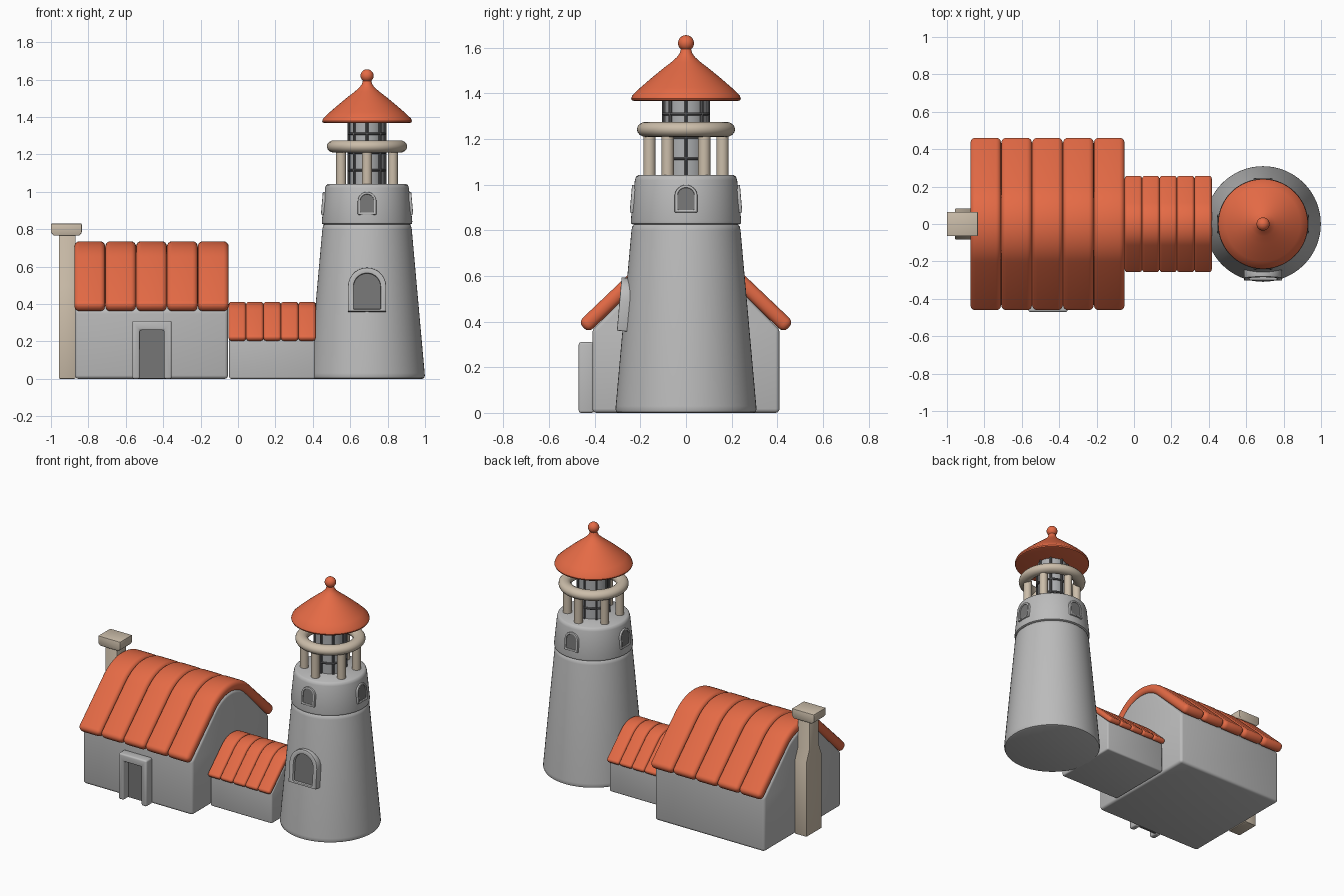
import bpy, bmesh, math
from math import sin, cos, pi, radians
from mathutils import Matrix

if "Cube" in bpy.data.objects:
    bpy.data.objects.remove(bpy.data.objects["Cube"])

T = lambda x, y, z: Matrix.Translation((x, y, z))
RZ = lambda deg: Matrix.Rotation(radians(deg), 4, 'Z')
RX = lambda deg: Matrix.Rotation(radians(deg), 4, 'X')


def material(name, rgb):
    m = bpy.data.materials.new(name)
    m.diffuse_color = (*rgb, 1)
    m.use_nodes = True
    m.node_tree.nodes["Principled BSDF"].inputs["Base Color"].default_value = m.diffuse_color
    return m


STONE = material("stone_grey", (0.50, 0.50, 0.50))
DARK = material("dark_grey", (0.18, 0.18, 0.18))
GLASS = material("glass_grey", (0.42, 0.43, 0.44))
BARS = material("bar_grey", (0.13, 0.13, 0.135))
ORANGE = material("roof_orange", (0.78, 0.145, 0.06))
BEIGE = material("warm_beige", (0.60, 0.51, 0.40))


def finish(name, bm, mat, place=Matrix(), bevel=0, segs=3):
    bmesh.ops.remove_doubles(bm, verts=bm.verts, dist=1e-5)
    bmesh.ops.recalc_face_normals(bm, faces=bm.faces)
    if bevel:
        edges = [e for e in bm.edges if e.calc_face_angle(0) > radians(25)]
        bmesh.ops.bevel(bm, geom=edges, offset=bevel, segments=segs,
                        profile=0.5, affect='EDGES', clamp_overlap=True)
    bm.transform(place)
    me = bpy.data.meshes.new(name)
    bm.to_mesh(me)
    bm.free()
    me.materials.append(mat)
    ob = bpy.data.objects.new(name, me)
    bpy.context.collection.objects.link(ob)
    bpy.ops.object.select_all(action='DESELECT')
    ob.select_set(True)
    bpy.context.view_layer.objects.active = ob
    bpy.ops.object.shade_smooth_by_angle(angle=radians(40))
    return ob


def prism(name, pts, depth, mat, place=Matrix(), bevel=0, segs=3):
    """Outline in local x-z, extruded towards local -y."""
    bm = bmesh.new()
    a = [bm.verts.new((u, 0, v)) for u, v in pts]
    b = [bm.verts.new((u, -depth, v)) for u, v in pts]
    bm.faces.new(a)
    bm.faces.new(b[::-1])
    n = len(pts)
    for i in range(n):
        j = (i + 1) % n
        bm.faces.new((a[i], b[i], b[j], a[j]))
    return finish(name, bm, mat, place, bevel, segs)


def lathe(name, prof, mat, place=Matrix(), sides=48, closed=False):
    """Spin (radius, z) points about the vertical axis."""
    bm = bmesh.new()
    rings = [[bm.verts.new((r * cos(2 * pi * k / sides), r * sin(2 * pi * k / sides), z))
              for k in range(sides)] for r, z in prof]
    if closed:
        rings.append(rings[0])
    for p, q in zip(rings, rings[1:]):
        for k in range(sides):
            j = (k + 1) % sides
            bm.faces.new((p[k], p[j], q[j], q[k]))
    return finish(name, bm, mat, place)


def oval(r, z, a, b, n=16):
    return [(r + a * cos(2 * pi * i / n), z + b * sin(2 * pi * i / n)) for i in range(n)]


def arch(w, h, base=0, n=14):
    r = w / 2
    return [(-r, base), (r, base)] + [
        (r * cos(pi * i / n), base + h - r + r * sin(pi * i / n)) for i in range(n + 1)]


def window(name, w, h, rim, sill, place, depth, inset):
    """Arched frame with a dark pane set back inside it."""
    outer, inner = arch(w, h), arch(w - 2 * rim, h - rim - sill, sill)
    bm = bmesh.new()
    loops = [[bm.verts.new((u, y, v)) for u, v in pts] for pts, y in
             ((outer, 0), (outer, -depth), (inner, -depth), (inner, 0))]
    n = len(outer)
    for p, q in zip(loops, loops[1:] + loops[:1]):
        for i in range(n):
            j = (i + 1) % n
            bm.faces.new((p[i], p[j], q[j], q[i]))
    finish(name + "_frame", bm, STONE, place, bevel=0.004, segs=2)
    prism(name + "_pane", inner, depth - inset, DARK, place)


# Roof line: a round ridge running into straight slopes
def roof_line(r, end, k=10):
    th = radians(43.6)
    side = [(r * sin(th * i / k), 0.441 + r * cos(th * i / k)) for i in range(k + 1)]
    y, z = side[-1]
    side.append((y + end * cos(th), z - end * sin(th)))
    return [(-y, z) for y, z in side[:0:-1]] + side


# Gabled building with five rounded roof strips; the passage is the same at a smaller scale
def building(name, x0, x1, s):
    scale = lambda pts: [(y * s, z * s) for y, z in pts]
    inside = [p for p in roof_line(0.235, 0) if abs(p[0]) < 0.2]
    prism(name + "_walls", scale([(-0.41, 0)] + [(-0.41, 0.365)] + inside + [(0.41, 0.365), (0.41, 0)]),
          x1 - x0 - 0.006, STONE, T(x0 + 0.003, 0, 0) @ RZ(90), bevel=0.018 * s)
    strip = scale(roof_line(0.294, 0.372) + roof_line(0.229, 0.372)[::-1])
    w = (x1 - x0) / 5
    for i in range(5):
        prism(f"{name}_roof_strip_{i + 1}", strip, w, ORANGE,
              T(x0 + i * w, 0, 0) @ RZ(90), bevel=0.028 * s, segs=4)


building("house", -0.875, -0.05, 1.0)
building("passage", -0.05, 0.416, 0.56)

# Front door
prism("door_frame", [(-0.105, 0), (-0.105, 0.31), (0.105, 0.31), (0.105, 0), (0.065, 0),
                     (0.065, 0.26), (-0.065, 0.26), (-0.065, 0)],
      0.065, STONE, T(-0.46, -0.405, 0), bevel=0.01)
prism("door", [(-0.067, 0.002), (0.067, 0.002), (0.067, 0.262), (-0.067, 0.262)],
      0.012, DARK, T(-0.46, -0.405, 0))

# Chimney
prism("chimney_stack", [(-0.083, 0), (-0.083, 0.5), (-0.05, 0.58), (-0.05, 0.78),
                        (0.05, 0.78), (0.05, 0.58), (0.083, 0.5), (0.083, 0)],
      0.09, BEIGE, T(-0.958, 0, 0) @ RZ(90), bevel=0.006, segs=2)
prism("chimney_cap", [(-0.985, 0.765), (-0.848, 0.765), (-0.835, 0.782), (-0.835, 0.83),
                      (-1, 0.83), (-1, 0.782)],
      0.13, BEIGE, T(0, 0.065, 0), bevel=0.005, segs=2)

# Tower and collar
C = T(0.69, 0, 0)
lathe("tower", [(0, 0), (0.295, 0), (0.305, 0.004), (0.309, 0.015), (0.308, 0.03), (0.239, 0.80),
                (0.235, 0.818), (0.222, 0.83), (0, 0.83)], STONE, C, 64)
lathe("collar", [(0, 0.825), (0.232, 0.825), (0.24, 0.829), (0.242, 0.84), (0.224, 1.02),
                 (0.219, 1.035), (0.208, 1.042), (0, 1.042)], STONE, C, 64)
window("tower_window", 0.205, 0.235, 0.03, 0.012, C @ T(0, -0.24, 0.355) @ RX(-5), 0.063, 0.02)
for i in range(4):
    window(f"collar_window_{i + 1}", 0.1, 0.122, 0.013, 0.012,
           C @ RZ(90 * i) @ T(0, -0.213, 0.875) @ RX(-5), 0.034, 0.006)

# Balcony ring on six posts
lathe("balcony_ring", oval(0.176, 1.242, 0.039, 0.033), BEIGE, C, 64, True)
for i in range(6):
    lathe(f"balcony_post_{i + 1}", [(0, 1.03), (0.027, 1.03), (0.027, 1.23), (0, 1.23)],
          BEIGE, C @ RZ(30 + 60 * i) @ T(0.16, 0, 0), 20)

# Lantern room with its grid of bars
lathe("lantern_glass", [(0, 1.03), (0.092, 1.03), (0.092, 1.37), (0, 1.37)], GLASS, C)
for i in range(8):
    lathe(f"lantern_bar_{i + 1}", [(0, 1.03), (0.007, 1.03), (0.007, 1.37), (0, 1.37)],
          BARS, C @ RZ(45 * i) @ T(0.098, 0, 0), 8)
for i, z in enumerate((1.115, 1.21, 1.31)):
    lathe(f"lantern_hoop_{i + 1}", oval(0.098, z, 0.007, 0.007, 8), BARS, C, 48, True)

# Lantern roof with ball finial
ball = [(0.035 * cos(a), 1.62 + 0.035 * sin(a)) for a in
        (radians(-50 + 14 * i) for i in range(10))]
lathe("lantern_roof", [(0, 1.367), (0.228, 1.367), (0.237, 1.37), (0.24, 1.378), (0.235, 1.392),
                       (0.2, 1.425), (0.15, 1.468), (0.105, 1.505), (0.065, 1.536), (0.04, 1.558),
                       (0.028, 1.575)] + ball + [(0, 1.655)], ORANGE, C, 64)
